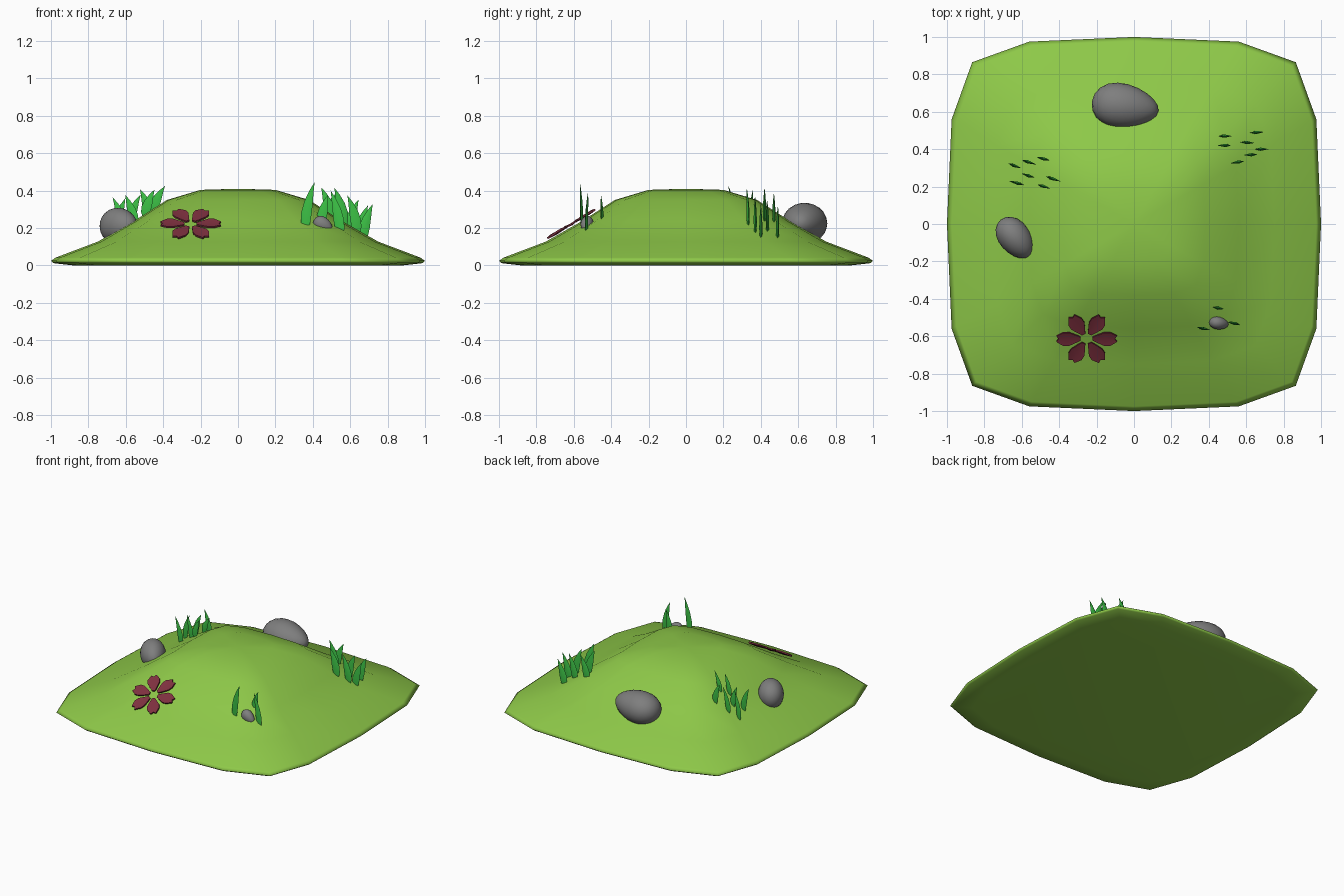
import bpy, bmesh, math
from mathutils import Matrix, Vector

if "Cube" in bpy.data.objects:
    bpy.data.objects.remove(bpy.data.objects["Cube"])


def material(name, rgb):
    m = bpy.data.materials.new(name)
    m.diffuse_color = (*rgb, 1)
    m.use_nodes = True
    m.node_tree.nodes["Principled BSDF"].inputs["Base Color"].default_value = m.diffuse_color
    return m


TURF = material("turf green", (0.27, 0.58, 0.065))
BLADE = material("grass green", (0.045, 0.53, 0.06))
STONE = material("stone grey", (0.21, 0.21, 0.21))
PETAL = material("petal red", (0.21, 0.03, 0.05))


def finish(name, bm, mat, angle=180):
    bmesh.ops.recalc_face_normals(bm, faces=bm.faces)
    me = bpy.data.meshes.new(name)
    bm.to_mesh(me)
    bm.free()
    me.materials.append(mat)
    ob = bpy.data.objects.new(name, me)
    bpy.context.collection.objects.link(ob)
    bpy.ops.object.select_all(action='DESELECT')
    ob.select_set(True)
    bpy.context.view_layer.objects.active = ob
    if angle == 180:
        bpy.ops.object.shade_smooth()
    else:
        bpy.ops.object.shade_smooth_by_angle(angle=math.radians(angle))
    return ob


def bridge(bm, a, b):
    n = len(a)
    for i in range(n):
        bm.faces.new((a[i], a[(i + 1) % n], b[(i + 1) % n], b[i]))


# Mound: rounded-square rings, (scale, height) from summit outward
PROFILE = [(0, .41), (.2, .404), (.38, .35), (.56, .235), (.75, .127), (.975, .042), (1, .024)]
QUARTER = [(1, 0), (.975, .56), (.865, .865), (.56, .975)]


def ground(x, y):
    s = (abs(x) ** 4.8 + abs(y) ** 4.8) ** (1 / 4.8)
    for (s0, z0), (s1, z1) in zip(PROFILE, PROFILE[1:]):
        if s <= s1:
            return z0 + (z1 - z0) * (s - s0) / (s1 - s0)
    return 0


outline = []
for k in range(4):
    c, s = [(1, 0), (0, 1), (-1, 0), (0, -1)][k]
    outline += [(x * c - y * s, x * s + y * c) for x, y in QUARTER]

bm = bmesh.new()
rings = [[bm.verts.new((x * s, y * s, z)) for x, y in outline]
         for s, z in PROFILE[1:] + [(.985, .012), (.88, 0)]]
for a, b in zip(rings, rings[1:]):
    bridge(bm, a, b)
summit = bm.verts.new((0, 0, PROFILE[0][1]))
for i in range(16):
    bm.faces.new((summit, rings[0][i], rings[0][(i + 1) % 16]))
bm.faces.new(rings[-1])
finish("mound", bm, TURF)


# Stones: egg-shaped spheres, fatter toward one end
def stone(name, loc, radii, turn, tilt=0, egg=0.2):
    bm = bmesh.new()
    bmesh.ops.create_icosphere(bm, subdivisions=3, radius=1)
    for v in bm.verts:
        f = 1 - egg * v.co.x
        v.co = Vector((v.co.x * radii[0], v.co.y * f * radii[1], v.co.z * f * radii[2]))
    m = Matrix.Translation(loc) @ Matrix.Rotation(math.radians(turn), 4, 'Z') \
        @ Matrix.Rotation(math.radians(tilt), 4, 'Y')
    bmesh.ops.transform(bm, matrix=m, verts=bm.verts)
    finish(name, bm, STONE)


stone("large_stone", (-.047, .63, .225), (.18, .118, .108), -8)
stone("medium_stone", (-.635, -.075, .21), (.125, .085, .098), -52, 0, .1)
stone("small_stone", (.455, -.53, .217), (.056, .034, .04), -10, 30, .2)


# Grass: thin tapered blades that curve sideways
def blade(bm, x, y, height, lean, turn, base=None):
    z0 = ground(x, y) - .02 if base is None else base
    m = Matrix.Translation((x, y, z0)) @ Matrix.Rotation(math.radians(turn), 4, 'Z')
    prev = None
    for t, w in [(0, .018), (.15, .026), (.35, .029), (.6, .023), (.82, .012)]:
        cx, cz, d = lean * (t * t - .3), height * t, w * .3
        ring = [bm.verts.new(m @ Vector(p)) for p in
                ((cx - w, 0, cz), (cx, -d, cz), (cx + w, 0, cz), (cx, d, cz))]
        if prev:
            bridge(bm, prev, ring)
        else:
            bm.faces.new(ring)
        prev = ring
    tip = bm.verts.new(m @ Vector((lean * .7, 0, height)))
    for i in range(4):
        bm.faces.new((prev[i], prev[(i + 1) % 4], tip))


def tuft(name, blades):
    bm = bmesh.new()
    for b in blades:
        blade(bm, *b)
    finish(name, bm, BLADE, 60)


tuft("front_grass", [(.375, -.56, .25, .05, -12, .195), (.455, -.45, .18, .04, -10, .2),
                     (.53, -.53, .24, -.05, -12, .16)])
tuft("right_grass", [(.49, .47, .17, .05, 0), (.66, .49, .18, .05, 3), (.48, .42, .18, -.05, 0),
                     (.61, .435, .18, .05, -3), (.685, .4, .19, .05, 0), (.62, .37, .2, -.05, 2),
                     (.55, .33, .2, -.05, 8)])
tuft("left_grass", [(-.49, .35, .16, -.05, -15), (-.56, .33, .17, .06, -18),
                    (-.635, .31, .19, .05, -20), (-.57, .26, .17, -.05, -18),
                    (-.43, .24, .13, .06, -18), (-.63, .22, .19, -.06, -15),
                    (-.48, .2, .14, .05, -18)])

# Flower: six notched petals around an open centre, lying on the slope
bm = bmesh.new()
half = [(.032, .01), (.055, .022), (.095, .041), (.125, .041), (.162, .018)]
path = half + [(.15, 0)] + [(r, -w) for r, w in reversed(half)]
slope = Matrix.Translation((-.253, -.613, .222)) @ Matrix.Rotation(math.radians(31), 4, 'X')
for k in range(6):
    m = slope @ Matrix.Rotation(k * math.pi / 3, 4, 'Z')
    lower, upper = [[bm.verts.new(m @ Vector((r, w, h + .35 * w * w / .04 * .3)))
                     for r, w in path] for h in (-.006, .004)]
    bridge(bm, lower, upper)
    # raised spine on both sides keeps the petal softly folded
    for ring, h in ((lower, -.009), (upper, .003)):
        mid = bm.verts.new(m @ Vector((.1, 0, h)))
        for i in range(len(ring)):
            bm.faces.new((ring[i], ring[(i + 1) % len(ring)], mid))
finish("flower", bm, PETAL, 40)
